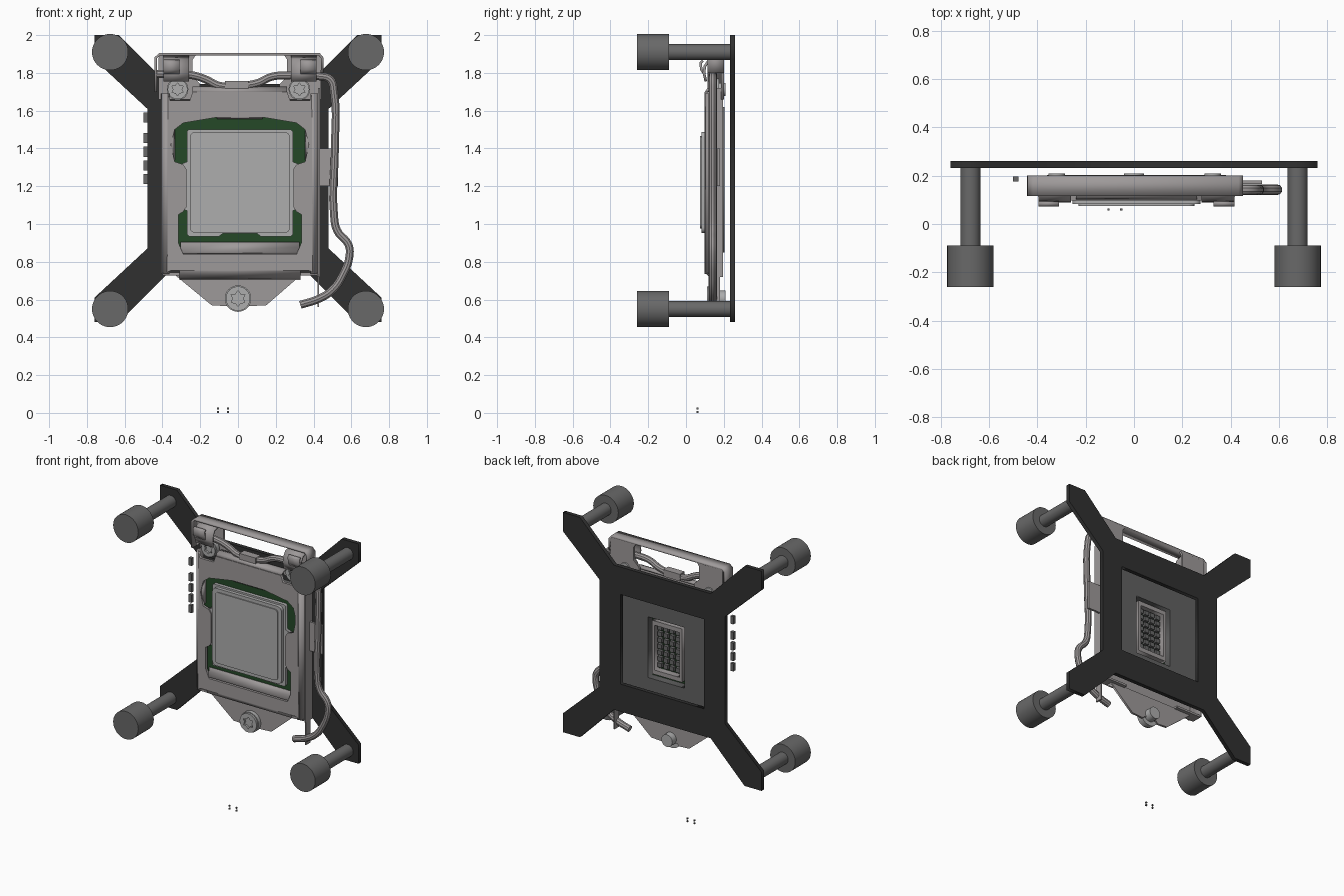
import bpy, bmesh, math

if "Cube" in bpy.data.objects:
    bpy.data.objects.remove(bpy.data.objects["Cube"])

def mat(name, r, g, b):
    m = bpy.data.materials.new(name)
    m.diffuse_color = (r, g, b, 1)
    m.use_nodes = True
    m.node_tree.nodes["Principled BSDF"].inputs["Base Color"].default_value = m.diffuse_color
    return m

DARK = mat("dark_plastic", .03, .03, .03)
POST = mat("post_grey", .14, .14, .14)
STEEL = mat("steel", .34, .32, .32)
LID = mat("lid_metal", .42, .42, .42)
GREEN = mat("board_green", .018, .065, .02)
BASE = mat("socket_grey", .12, .12, .12)
C = .01   # the socket sits slightly right of centre

def finish(name, bm, m, smooth=False):
    bmesh.ops.remove_doubles(bm, verts=bm.verts, dist=1e-5)
    bmesh.ops.recalc_face_normals(bm, faces=bm.faces)
    me = bpy.data.meshes.new(name)
    bm.to_mesh(me)
    bm.free()
    me.materials.append(m)
    ob = bpy.data.objects.new(name, me)
    bpy.context.collection.objects.link(ob)
    if smooth:
        bpy.ops.object.select_all(action='DESELECT')
        ob.select_set(True)
        bpy.context.view_layer.objects.active = ob
        bpy.ops.object.shade_smooth_by_angle(angle=math.radians(35))
    return ob

def from_curve(name, cu, m, smooth, rot=False, y=0):
    ob = bpy.data.objects.new(name + "_tmp", cu)
    bpy.context.collection.objects.link(ob)
    bpy.context.view_layer.update()
    me = bpy.data.meshes.new_from_object(ob.evaluated_get(bpy.context.evaluated_depsgraph_get()))
    bm = bmesh.new()
    bm.from_mesh(me)
    bpy.data.objects.remove(ob)
    bpy.data.meshes.remove(me)
    if rot:   # local x,y,z -> x,-z,y
        for v in bm.verts:
            v.co = (v.co.x, y - v.co.z, v.co.y)
    return finish(name, bm, m, smooth)

def plate(name, outlines, y0, y1, m=STEEL, smooth=False):
    """Flat plate in the xz plane; later outlines are holes."""
    cu = bpy.data.curves.new(name, 'CURVE')
    cu.dimensions = '2D'
    cu.fill_mode = 'BOTH'
    cu.extrude = (y1 - y0) / 2
    for pts in outlines:
        s = cu.splines.new('POLY')
        s.points.add(len(pts) - 1)
        for p, (x, z) in zip(s.points, pts):
            p.co = (x, z, 0, 1)
        s.use_cyclic_u = True
    return from_curve(name, cu, m, smooth, True, (y0 + y1) / 2)

def sheet(name, path, axis, a, b, m=STEEL, t=.014):
    """Bent sheet metal: a 2D path swept along one axis."""
    put = {'x': lambda p, k: (k, p[0], p[1]), 'y': lambda p, k: (p[0], k, p[1]),
           'z': lambda p, k: (p[0], p[1], k)}[axis]
    bm = bmesh.new()
    rows = [(bm.verts.new(put(p, a)), bm.verts.new(put(p, b))) for p in path]
    for (p, q), (r, s) in zip(rows, rows[1:]):
        bm.faces.new((p, q, s, r))
    ob = finish(name, bm, m, True)
    mod = ob.modifiers.new("thickness", 'SOLIDIFY')
    mod.thickness, mod.offset = t, 0
    return ob

def boxes(name, items, m=STEEL):
    bm = bmesh.new()
    for x0, x1, y0, y1, z0, z1 in items:
        for v in bmesh.ops.create_cube(bm, size=1)['verts']:
            v.co = ((x0 + x1) / 2 + v.co.x * (x1 - x0), (y0 + y1) / 2 + v.co.y * (y1 - y0),
                    (z0 + z1) / 2 + v.co.z * (z1 - z0))
    return finish(name, bm, m)

def circle(x, z, r, n=32):
    return [(x + r * math.cos(i * math.tau / n), z + r * math.sin(i * math.tau / n)) for i in range(n)]

def rect(x0, x1, z0, z1, r=0):
    if not r:
        return [(x0, z0), (x1, z0), (x1, z1), (x0, z1)]
    cs = [(x1 - r, z1 - r), (x0 + r, z1 - r), (x0 + r, z0 + r), (x1 - r, z0 + r)]
    return [(cx + r * math.cos((q + i / 4) * math.pi / 2), cz + r * math.sin((q + i / 4) * math.pi / 2))
            for q, (cx, cz) in enumerate(cs) for i in range(5)]

def mirror(half, c=0):
    return [(c + x, z) for x, z in half] + [(c - x, z) for x, z in reversed(half)]

# X-shaped backplate with square window
arm = [(.37, 1.74), (.63, 2), (.76, 2), (.76, 1.87), (.48, 1.61)]
half = arm + [(x, 2.48 - z) for x, z in reversed(arm)]
plate("backplate", [mirror(half), rect(-.32, .32, .93, 1.55)], .232, .26, DARK)

# Mounting posts with thumb heads
for sx, sz, n in ((-1, 1.91, "top_left"), (1, 1.91, "top_right"), (-1, .55, "low_left"), (1, .55, "low_right")):
    plate("post_head_" + n, [circle(sx * .677, sz, .096, 40)], -.26, -.09, POST, True)
    plate("post_shaft_" + n, [circle(sx * .677, sz, .042)], -.09, .235, POST, True)

# Socket base with central window
plate("socket_base", [rect(-.36, .38, .85, 1.62), rect(-.13, .15, 1.0, 1.42)], .15, .203, BASE)
plate("socket_window_rim", [rect(-.105, .125, 1.03, 1.4), rect(-.085, .105, 1.06, 1.37)], .15, .195, STEEL)
boxes("underside_components", [(x, x + .033, .145, .172, z, z + .03)
      for x in (-.072, -.026, .02, .066) for z in (1.075 + i * .043 for i in range(7))], POST)

# Chip: green board, lower lid step with wings, top lid
plate("chip_board", [rect(-.355, .375, .86, 1.6)], .128, .15, GREEN)
lid = [(.28, 1.49), (.28, 1.33), (.33, 1.31), (.33, 1.09), (.28, 1.07), (.28, .945), (.27, .935), (.11, .935),
       (.09, .95)]
plate("lid_step", [mirror([(.27, 1.5)] + lid, C)], .105, .13, LID)
ob = plate("lid_top", [rect(C - .265, C + .265, .952, 1.488, .03)], .082, .106, LID)
ob = plate("lid_face", [rect(C - .24, C + .24, .975, 1.465, .025)], .075, .083, LID)

# Load plate with shaped opening and screw notches
outer = [(.25, 1.70), (.265, 1.655), (.37, 1.655), (.38, 1.69), (.385, .745), (.36, .755)]
hole = [(.12, 1.565), (.30, 1.535), (.345, 1.50), (.365, 1.42), (.345, 1.33), (.30, 1.315), (.283, 1.29),
        (.283, 1.09), (.30, 1.065), (.325, 1.05), (.325, .90), (.30, .84)]
plate("load_plate", [mirror(outer, C), mirror(hole, C)], .097, .115)
sheet("opening_lower_lip", [(.105, .845), (.122, .875), (.126, .905)], 'x', C - .315, C + .315)
sheet("opening_upper_lip", [(.105, 1.562), (.125, 1.575)], 'x', C - .12, C + .12)
for s, n in ((-1, "left"), (1, "right")):
    sheet("load_plate_side_" + n, [(C + s * p, y) for p, y in ((.375, .106), (.395, .111), (.408, .125), (.41, .19))],
          'z', .735, 1.69)
    sheet("opening_cheek_" + n, [(C + s * .362, .105), (C + s * .35, .128)], 'z', 1.34, 1.5)
sheet("load_plate_lower_bend", [(.106, .77), (.108, .75), (.118, .733), (.138, .724), (.158, .71)], 'x', -.31, .33)
sheet("load_plate_upper_roll", [(.106, 1.695), (.115, 1.71), (.135, 1.72), (.16, 1.715)], 'x', -.24, .26)
plate("lower_tongue", [[(-.34, .735), (-.14, .57), (-.06, .565), (-.05, .55 + .03), (.05, .58), (.06, .565),
                        (.15, .57), (.34, .735)]], .15, .165)
for s, n in ((-1, "left"), (1, "right")):
    boxes("lower_wall_" + n, [(C + s * .31 - .1, C + s * .31 + .1, .115, .19, .728, .742)])

# Right side rail
boxes("side_rail", [(.423, .433, .12, .195, .72, 1.72), (.42, .43, .13, .18, .56, .74)])
boxes("lever_catch", [(.43, .53, .165, .18, 1.2, 1.4)])

# Hinge bracket at the top
sheet("hinge_top_flange", [(-.435, 1.7), (-.435, 1.88), (-.415, 1.898), (.43, 1.898), (.445, 1.88), (.445, 1.8)],
      'y', .115, .2)
for s, n in ((-1, "left"), (1, "right")):
    ear = [(.21, 1.66), (.21, 1.74), (.25, 1.78), (.25, 1.87), (.23, 1.9), (.42, 1.9), (.43, 1.88), (.43, 1.66)]
    plate("hinge_ear_" + n, [[(C + s * x, z) for x, z in ear]], .185, .2)
    a, b = sorted((C + s * .27, C + s * .405))
    sheet("hinge_knuckle_" + n, [(.105, 1.755), (.095, 1.80), (.1, 1.835), (.12, 1.865), (.19, 1.885)], 'x', a, b)
    a, b = sorted((C + s * .32, C + s * .405))
    sheet("hinge_hook_" + n, [(.1, 1.79), (.08, 1.82), (.078, 1.855), (.09, 1.865)], 'x', a, b)

# Screws with star recess
for x, z, r, y, n in ((-.32, 1.713, .057, .13, "left"), (.325, 1.713, .057, .13, "right"), (0, .605, .07, .11, "low")):
    star = [(x + r * (.6 if i % 2 else .38) * math.cos(i * math.pi / 6),
             z + r * (.6 if i % 2 else .38) * math.sin(i * math.pi / 6)) for i in range(12)]
    plate("screw_face_" + n, [circle(x, z, r * .92), star], y, y + .014, LID)
    plate("screw_head_" + n, [circle(x, z, r)], y + .014, y + .045, LID, True)
    plate("screw_shank_" + n, [circle(x, z, r * .6, 24)], y + .045, .21, LID, True)

# Cranked lever
path = [(-.43, 1.795), (-.24, 1.787), (-.17, 1.765), (-.10, 1.732), (.0, 1.732), (.10, 1.745), (.18, 1.78),
        (.27, 1.787), (.43, 1.782), (.488, 1.765), (.508, 1.70), (.513, 1.4), (.508, 1.05), (.525, .965), (.585, .89),
        (.59, .83), (.555, .73), (.50, .65), (.43, .605), (.33, .572)]
cu = bpy.data.curves.new("lever", 'CURVE')
cu.dimensions = '3D'
cu.bevel_depth, cu.bevel_resolution, cu.resolution_u, cu.use_fill_caps = .022, 3, 5, True
sp = cu.splines.new('BEZIER')
sp.bezier_points.add(len(path) - 1)
for p, (x, z) in zip(sp.bezier_points, path):
    p.co = (x, .142, z)
    p.handle_left_type = p.handle_right_type = 'AUTO'
from_curve("lever", cu, STEEL, True)
boxes("lever_centre_block", [(-.07, .055, .115, .168, 1.71, 1.758)])

# Small loose chips at the left side and below
boxes("side_chips", [(-.5, -.477, .175, .197, z, z + .053) for z in (1.538, 1.43, 1.356, 1.284, 1.212)], POST)
boxes("loose_contacts", [(x, x + .009, .055, .065, z, z + .01) for x in (-.11, -.057) for z in (0, .019)], POST)
